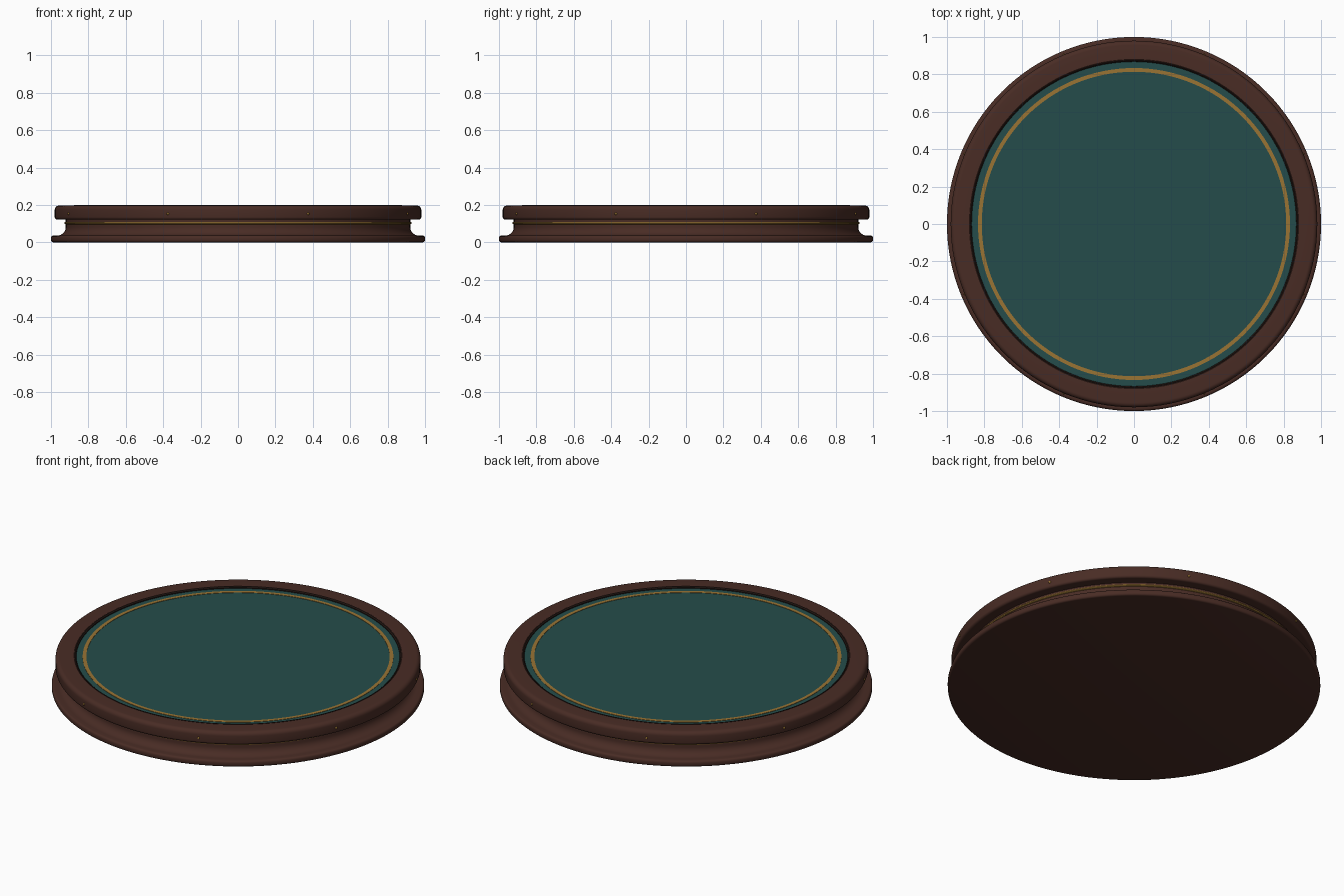
import bpy, bmesh, math

if "Cube" in bpy.data.objects:
    bpy.data.objects.remove(bpy.data.objects["Cube"])

SEGMENTS = 128


def material(name, rgb):
    m = bpy.data.materials.new(name)
    m.diffuse_color = (*rgb, 1)
    m.use_nodes = True
    m.node_tree.nodes["Principled BSDF"].inputs["Base Color"].default_value = m.diffuse_color
    return m


wood = material("walnut brown", (0.066, 0.025, 0.018))
dark = material("dark walnut", (0.016, 0.008, 0.006))
felt = material("teal felt", (0.018, 0.073, 0.070))
brass = material("brass", (0.32, 0.175, 0.034))


def arc(cr, cz, radius, start, end, steps=5):
    """Profile points (r, z) along an arc, angles in degrees."""
    angles = [math.radians(start + (end - start) * i / steps) for i in range(steps + 1)]
    return [(cr + radius * math.cos(a), cz + radius * math.sin(a)) for a in angles]


def finish(name, bm, mat):
    bmesh.ops.recalc_face_normals(bm, faces=bm.faces)
    mesh = bpy.data.meshes.new(name)
    bm.to_mesh(mesh)
    bm.free()
    mesh.materials.append(mat)
    ob = bpy.data.objects.new(name, mesh)
    bpy.context.collection.objects.link(ob)
    bpy.ops.object.select_all(action='DESELECT')
    ob.select_set(True)
    bpy.context.view_layer.objects.active = ob
    bpy.ops.object.shade_smooth_by_angle(angle=math.radians(32))
    return ob


def lathe(name, profile, mat):
    """Revolve a closed (r, z) profile around the z axis."""
    bm = bmesh.new()
    verts = [bm.verts.new((r, 0, z)) for r, z in profile]
    edges = [bm.edges.new((a, b)) for a, b in zip(verts, verts[1:] + verts[:1])]
    bmesh.ops.spin(bm, geom=verts + edges, cent=(0, 0, 0), axis=(0, 0, 1),
                   angle=math.tau, steps=SEGMENTS, use_duplicate=False)
    bmesh.ops.remove_doubles(bm, verts=bm.verts, dist=1e-5)
    return finish(name, bm, mat)


def disc(name, radius, bottom, top, mat):
    bm = bmesh.new()
    bmesh.ops.create_cone(bm, cap_ends=True, segments=SEGMENTS, radius1=radius,
                          radius2=radius, depth=top - bottom)
    bmesh.ops.translate(bm, verts=bm.verts, vec=(0, 0, (bottom + top) / 2))
    return finish(name, bm, mat)


# Foot, coved waist and neck
base = [(0, 0), (0.988, 0)]
base += arc(0.988, 0.012, 0.012, -90, 0, 3)
base += arc(0.988, 0.024, 0.012, 0, 90, 3)
base += arc(0.967, 0.082, 0.046, 270, 180, 10)
base += [(0.921, 0.122), (0, 0.122)]
bm = bmesh.new()
bm.free()
base_profile = [(max(r, 0.0), z) for r, z in base]
lathe("pedestal_base", base_profile, wood)

# Brass band on the neck
lathe("brass_band", arc(0.922, 0.103, 0.007, 0, 315, 7), brass)

# Rounded table rim
rim = [(0.872, 0.121)]
rim += arc(0.966, 0.135, 0.014, -90, 0, 4)
rim += arc(0.956, 0.173, 0.024, 0, 90, 6)
rim += [(0.880, 0.197), (0.872, 0.191)]
lathe("table_rim", rim, wood)

# Dark bead between rim and felt
lathe("inner_bead", [(0.866, 0.15), (0.878, 0.15), (0.878, 0.198), (0.874, 0.1985),
                     (0.868, 0.193)], dark)

# Felt playing surface and inlaid ring
disc("felt_top", 0.870, 0.13, 0.188, felt)
lathe("inlay_ring", [(0.814, 0.186), (0.834, 0.186), (0.834, 0.190), (0.814, 0.190)], brass)

# Brass studs around the rim
studs = bmesh.new()
for i in range(8):
    a = math.radians(22.5 + 45 * i)
    new = bmesh.ops.create_uvsphere(studs, u_segments=12, v_segments=8, radius=0.007)["verts"]
    bmesh.ops.translate(studs, verts=new, vec=(0.979 * math.cos(a), 0.979 * math.sin(a), 0.153))
finish("rim_studs", studs, brass)
